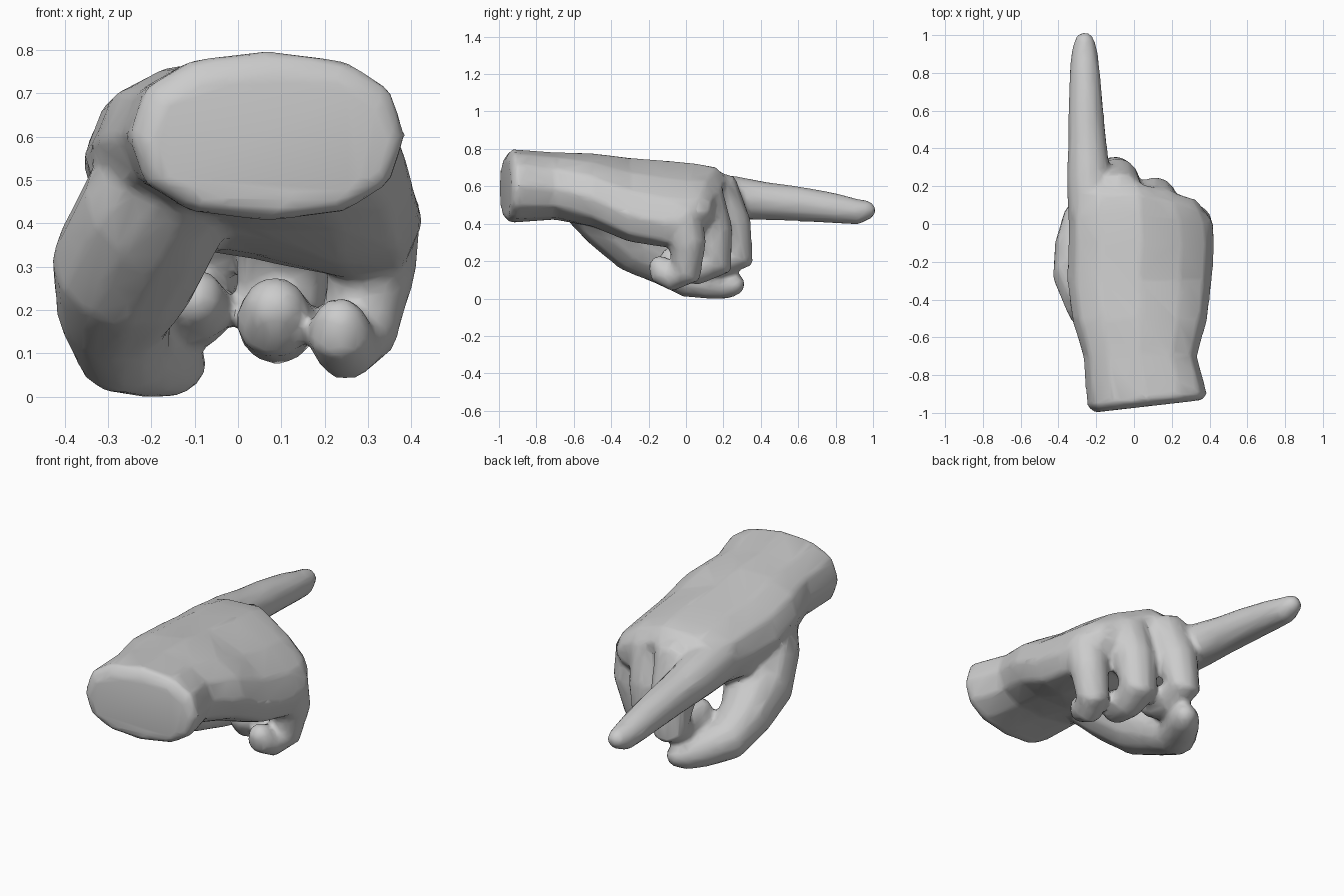
import bpy, math
from mathutils import Vector

if "Cube" in bpy.data.objects:
    bpy.data.objects.remove(bpy.data.objects["Cube"])

SIDES = 12


def make_mesh(name, rings):
    """Bridge a list of point rings into a closed solid."""
    n = len(rings[0])
    verts = [p for ring in rings for p in ring]
    faces = []
    for k in range(len(rings) - 1):
        for i in range(n):
            j = (i + 1) % n
            faces.append((k * n + i, k * n + j, (k + 1) * n + j, (k + 1) * n + i))
    faces.append(tuple(reversed(range(n))))
    faces.append(tuple(range((len(rings) - 1) * n, len(rings) * n)))
    me = bpy.data.meshes.new(name)
    me.from_pydata(verts, [], faces)
    ob = bpy.data.objects.new(name, me)
    bpy.context.collection.objects.link(ob)
    bpy.context.view_layer.objects.active = ob
    bpy.ops.object.mode_set(mode='EDIT')
    bpy.ops.mesh.select_all(action='SELECT')
    bpy.ops.mesh.normals_make_consistent(inside=False)
    bpy.ops.object.mode_set(mode='OBJECT')
    return ob


def finger(name, path):
    """Tube through (x, y, z, radius) joints with a blunt rounded tip."""
    pts = [Vector(p[:3]) for p in path]
    end = (pts[-1] - pts[-2]).normalized()
    pts.append(pts[-1] + end * path[-1][3] * 0.5)
    radii = [p[3] for p in path] + [path[-1][3] * 0.45]
    rings = []
    for k, (c, r) in enumerate(zip(pts, radii)):
        a, b = pts[max(k - 1, 0)], pts[min(k + 1, len(pts) - 1)]
        t = ((c - a).normalized() + (b - c).normalized()).normalized()
        u = (Vector((1, 0, 0)) - t * t.x).normalized()
        v = t.cross(u)
        rings.append([c + r * 1.02 * (math.cos(w) * u + math.sin(w) * v)
                      for w in (2 * math.pi * i / SIDES for i in range(SIDES))])
    return make_mesh(name, rings)


def apply(ob, kind, **settings):
    """Add a modifier and apply it at once."""
    mod = ob.modifiers.new(kind.lower(), kind)
    for key, value in settings.items():
        setattr(mod, key, value)
    bpy.context.view_layer.objects.active = ob
    bpy.ops.object.modifier_apply(modifier=mod.name)


# Palm and wrist: y, left x, right x, centre z, half height, tilt, sweep
sections = [
    (-0.965, -0.21, 0.36, 0.590, 0.160, 0.00, -0.115),
    (-0.935, -0.25, 0.39, 0.605, 0.197, 0.00, -0.10),
    (-0.70, -0.27, 0.335, 0.605, 0.180, 0.03, 0.0),
    (-0.50, -0.33, 0.39, 0.585, 0.195, 0.12, 0.0),
    (-0.30, -0.355, 0.415, 0.545, 0.210, 0.25, 0.0),
    (-0.10, -0.35, 0.428, 0.530, 0.210, 0.32, 0.0),
    (0.05, -0.35, 0.42, 0.540, 0.185, 0.34, 0.12),
    (0.16, -0.335, 0.385, 0.560, 0.145, 0.30, 0.28),
    (0.22, -0.30, 0.34, 0.560, 0.080, 0.28, 0.30),
]
rings = []
for y, xl, xr, cz, h, tilt, sweep in sections:
    ring = []
    for i in range(SIDES):
        w = 2 * math.pi * i / SIDES
        c, s = math.cos(w), math.sin(w)
        dx = (xr - xl) / 2 * math.copysign(abs(c) ** 0.85, c)
        dz = h * math.copysign(abs(s) ** 0.85, s)
        drop = tilt * (dx if dx > 0 else dx * 0.15)       # little-finger side hangs lower
        back = sweep * (dx if dx > 0 or sweep < 0 else 0)  # knuckle row slants back
        ring.append(Vector(((xl + xr) / 2 + dx, y - back, cz + dz - drop)))
    rings.append(ring)
hand = make_mesh("hand", rings)

# Straight index finger, three curled fingers and the thumb
digits = {
    "index_finger": [(-.2, -.1, .55, .12), (-.225, .08, .555, .125), (-.24, .25, .543, .115),
                     (-.247, .42, .525, .101), (-.255, .6, .51, .092), (-.26, .8, .485, .08),
                     (-.262, .92, .467, .068), (-.262, .988, .48, .047)],
    "middle_finger": [(-.08, .06, .6, .11), (-.08, .17, .56, .13), (-.09, .235, .39, .115),
                      (-.1, .275, .23, .094), (-.1, .18, .2, .085), (-.1, .08, .21, .082),
                      (-.1, .0, .24, .063)],
    "ring_finger": [(.12, .0, .57, .11), (.12, .09, .51, .13), (.11, .135, .36, .114),
                    (.1, .155, .2, .1), (.09, .06, .165, .088), (.085, -.04, .18, .09),
                    (.085, -.1, .23, .065)],
    "little_finger": [(.3, -.1, .47, .1), (.3, -.02, .43, .12), (.31, .005, .3, .102),
                      (.28, .0, .15, .088), (.25, -.07, .12, .08), (.235, -.13, .15, .075),
                      (.235, -.15, .2, .055)],
    "thumb": [(-.1, -.62, .56, .11), (-.19, -.42, .44, .17), (-.262, -.25, .3, .17),
              (-.285, -.1, .2, .132), (-.265, .03, .115, .11), (-.2, .15, .09, .09),
              (-.15, .23, .08, .077), (-.115, .28, .08, .053)],
}
for name, path in digits.items():
    part = finger(name, path)
    apply(hand, 'BOOLEAN', operation='UNION', solver='EXACT', use_self=True, object=part)
    bpy.data.objects.remove(part)

# Melt the joins into one skin, then thin it back to a low-poly mesh
apply(hand, 'REMESH', mode='VOXEL', voxel_size=0.016)
apply(hand, 'SMOOTH', factor=0.5, iterations=6)
apply(hand, 'DECIMATE', ratio=0.12)
low = min(v.co.z for v in hand.data.vertices)
for v in hand.data.vertices:
    v.co.z -= low

# Smooth skin with sharp creases between the fingers
bpy.ops.object.select_all(action='DESELECT')
hand.select_set(True)
bpy.context.view_layer.objects.active = hand
bpy.ops.object.shade_smooth_by_angle(angle=math.radians(60))
